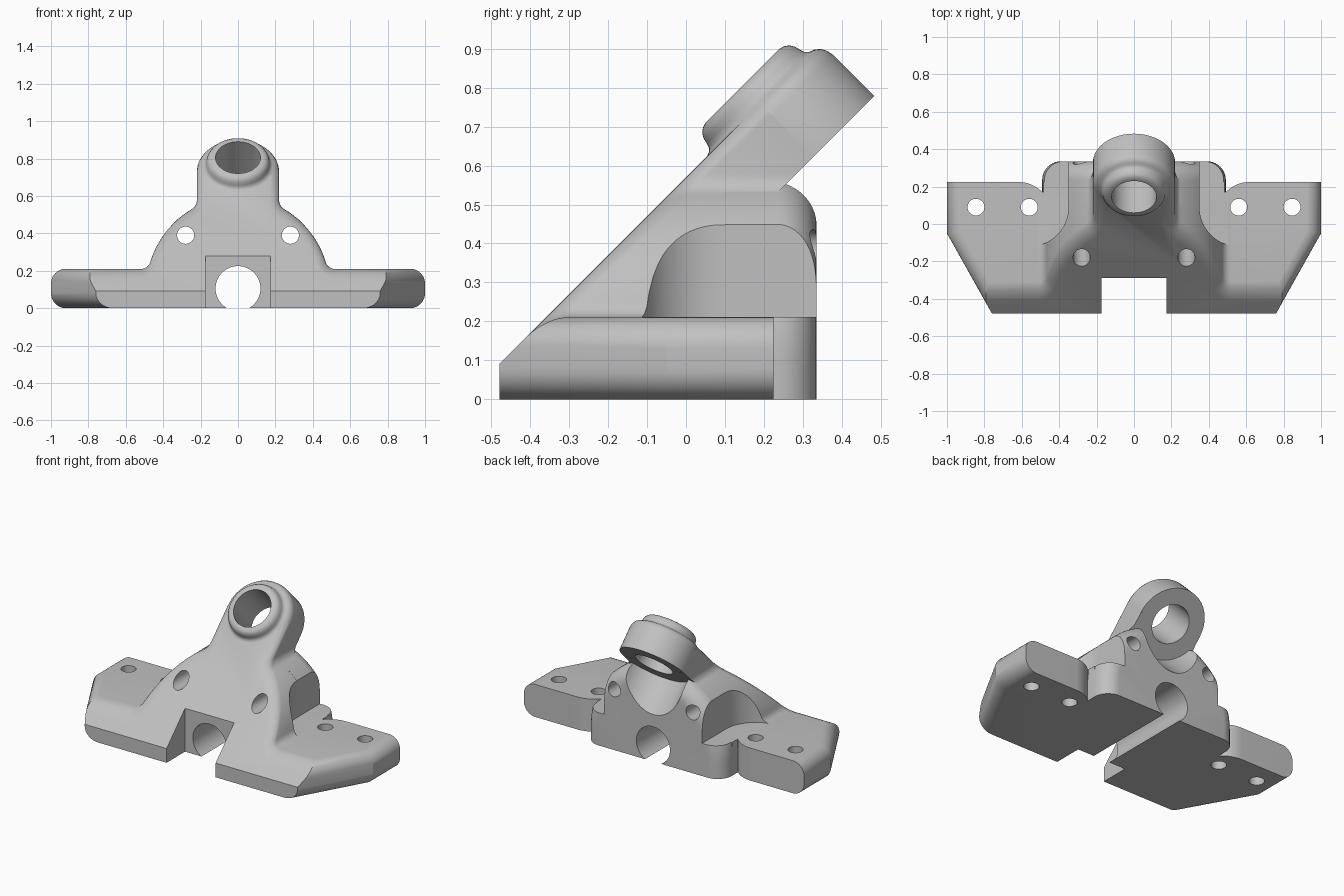
import bpy, bmesh
from math import sin, cos, pi, sqrt, atan2, radians
from mathutils import Matrix

default = bpy.data.objects.get("Cube")
if default:
    bpy.data.objects.remove(default, do_unlink=True)

metal = bpy.data.materials.new("plain grey")
metal.use_nodes = True
GREY = (0.53, 0.53, 0.53, 1)
metal.diffuse_color = GREY
metal.node_tree.nodes["Principled BSDF"].inputs["Base Color"].default_value = GREY


def loft(name, rings):
    """Closed solid through equal-length rings of points, capped at both ends."""
    bm = bmesh.new()
    loops = [[bm.verts.new(p) for p in ring] for ring in rings]
    n = len(loops[0])
    for a, b in zip(loops, loops[1:]):
        for i in range(n):
            j = (i + 1) % n
            bm.faces.new((a[i], a[j], b[j], b[i]))
    bm.faces.new(loops[0])
    bm.faces.new(loops[-1])
    bmesh.ops.recalc_face_normals(bm, faces=bm.faces)
    mesh = bpy.data.meshes.new(name)
    bm.to_mesh(mesh)
    bm.free()
    mesh.materials.append(metal)
    obj = bpy.data.objects.new(name, mesh)
    bpy.context.collection.objects.link(obj)
    return obj


def turned(name, profile, matrix, n=64):
    """Solid of revolution from (radius, height) pairs, placed by a matrix."""
    rings = [[(r * cos(2 * pi * k / n), r * sin(2 * pi * k / n), h) for k in range(n)]
             for r, h in profile]
    obj = loft(name, rings)
    obj.data.transform(matrix)
    return obj


def box(name, x0, x1, y0, y1, z0, z1):
    return loft(name, [[(x0, y0, z), (x1, y0, z), (x1, y1, z), (x0, y1, z)] for z in (z0, z1)])


def combine(target, tool, operation):
    mod = target.modifiers.new("join", 'BOOLEAN')
    mod.operation = operation
    mod.solver = 'EXACT'
    mod.object = tool
    bpy.context.view_layer.objects.active = target
    bpy.ops.object.modifier_apply(modifier=mod.name)
    bpy.data.objects.remove(tool, do_unlink=True)


def arc(cx, cz, r, a0, a1, n):
    return [(cx + r * cos(a0 + (a1 - a0) * k / n), cz + r * sin(a0 + (a1 - a0) * k / n))
            for k in range(n + 1)]


# Main dimensions
R, CZ = 0.49, 0.105          # arch of the body
FLANGE, NECK = 0.21, 0.22    # flange height, neck half width
SLOPE = 0.57                 # sloped front: z = y + SLOPE
BACK = 0.335


def front_outline(inset):
    """Flange top, fillet, arch, fillet and neck, mirrored, shrunk by inset."""
    f1, f2 = 0.05, 0.06
    z1 = FLANGE + f1
    x1 = sqrt((R + f1) ** 2 - (z1 - CZ) ** 2)
    a1 = atan2(z1 - CZ, x1)
    x2 = NECK + f2
    z2 = CZ + sqrt((R + f2) ** 2 - x2 ** 2)
    a2 = atan2(z2 - CZ, x2)
    half = [(1.2, -0.2), (1.2, FLANGE - inset)]
    half += arc(x1, z1, f1 + inset, -pi / 2, a1 - pi, 8)
    half += arc(0, CZ, R - inset, a1, a2, 24)[1:-1]
    half += arc(x2, z2, f2 + inset, a2 - pi, -pi, 8)
    half.append((NECK - inset, 1.3))
    return half + [(-x, z) for x, z in reversed(half)]


# Sloped front with a rounded rim
soft = 0.05
steps = [(soft * (1 - cos(a)), soft * (1 - sin(a))) for a in (pi / 2 * k / 6 for k in range(7))]
rings = [[(x, z - SLOPE + e, z) for x, z in front_outline(i)] for e, i in steps]
rings.append([(x, z + 1, z) for x, z in front_outline(0)])
bracket = loft("mounting_bracket", rings)

# Flange plan with rounded outer sides
rings = []
r = 0.08
heights = [r * (1 - cos(pi / 2 * k / 8)) for k in range(9)]
for z in heights + [FLANGE + 0.001 - h for h in reversed(heights)]:
    edge = min(z, FLANGE + 0.001 - z)
    d = r - sqrt(max(0, r * r - (r - edge) ** 2))
    half = [(0.76 - 1.15 * d, -0.478), (1 - d, -0.05 + 0.27 * d), (1 - d, 0.225)]
    rings.append([(x, y, z) for x, y in half] + [(-x, y, z) for x, y in reversed(half)])
limits = loft("flange_plan", rings)

# Side limits of body and neck
side = [(-0.47, 0.02), (0.22, 0.02), (0.22, 0.515), (0.3275, 0.6225), (-0.2, 1.15), (-0.47, 1.15)]
combine(limits, loft("neck_limits", [[(x, y, z) for y, z in side] for x in (-0.6, 0.6)]), 'UNION')
combine(bracket, limits, 'INTERSECT')

# Rounded inner back corners of the flanges
for s in (-1, 1):
    corner = [(x, y) for x, y in arc(0.62, 0.045, 0.18, pi / 2, radians(136), 12)]
    corner += [(0.485, 0.17), (0.485, 0.4), (0.62, 0.4)]
    combine(bracket, loft("corner_cutter", [[(s * x, y, z) for x, y in corner] for z in (-0.1, 0.4)]),
            'DIFFERENCE')

# Arched body with a rounded back rim
rings = []
for y, w in [(0.1, R + 0.001)] + [(BACK - 0.1 + 0.1 * sin(a), R + 0.001 - 0.1 * (1 - cos(a)))
                                  for a in (pi / 2 * k / 10 for k in range(11))]:
    shape = [(w, 0)] + arc(0, CZ, w, 0, pi, 48) + [(-w, 0)]
    rings.append([(x, y, z) for x, z in shape])
combine(bracket, loft("arched_body", rings), 'UNION')

# Tilted eye with a raised boss
tilt = Matrix.Translation((0, 0.475, 0.475)) @ Matrix.Rotation(pi / 4, 4, 'X')
eye = [(0.22, 0.209), (0.22, 0.36), (0.216, 0.378), (0.208, 0.392), (0.195, 0.402),
       (0.182, 0.407), (0.174, 0.415), (0.17, 0.426), (0.166, 0.442), (0.158, 0.455),
       (0.147, 0.463), (0.132, 0.467)]
combine(bracket, turned("eye", eye, tilt), 'UNION')
combine(bracket, turned("clearance_cutter", [(0.2205, 0.2085), (0.2205, -0.4)], tilt), 'DIFFERENCE')
combine(bracket, turned("eye_bore", [(0.12, 0.1), (0.12, 0.6)], tilt), 'DIFFERENCE')

# Front notch and cable passage
combine(bracket, box("notch_cutter", -0.175, 0.175, -0.7, -0.29, -0.1, 0.5), 'DIFFERENCE')
along_y = Matrix.Rotation(pi / 2, 4, 'X')
combine(bracket, turned("passage_cutter", [(0.12, -0.7), (0.12, 0.7)],
                        Matrix.Translation((0, 0, CZ)) @ along_y), 'DIFFERENCE')

for s in (-1, 1):
    # Screw head pockets beside the body
    spot = Matrix.Translation((s * 0.56, 0.09, 0))
    pocket = turned("pocket_cutter", [(0.21, FLANGE + 0.001), (0.21, 0.8)], spot)
    xs = sorted((s * 0.35, s * 0.77))
    combine(pocket, box("pocket_back", *xs, 0.09, 0.5, FLANGE + 0.001, 0.8), 'UNION')
    combine(bracket, pocket, 'DIFFERENCE')
    # Screw holes
    for x in (0.56, 0.845):
        place = Matrix.Translation((s * x, 0.09, 0))
        combine(bracket, turned("screw_cutter", [(0.045, -0.2), (0.045, 0.5)], place, 32), 'DIFFERENCE')
    place = Matrix.Translation((s * 0.28, 0, 0.39)) @ along_y
    combine(bracket, turned("bolt_cutter", [(0.046, -0.7), (0.046, 0.7)], place, 32), 'DIFFERENCE')

# Smooth curved surfaces, keep crisp edges
bpy.ops.object.select_all(action='DESELECT')
bracket.select_set(True)
bpy.context.view_layer.objects.active = bracket
bpy.ops.object.shade_smooth_by_angle(angle=radians(28))
